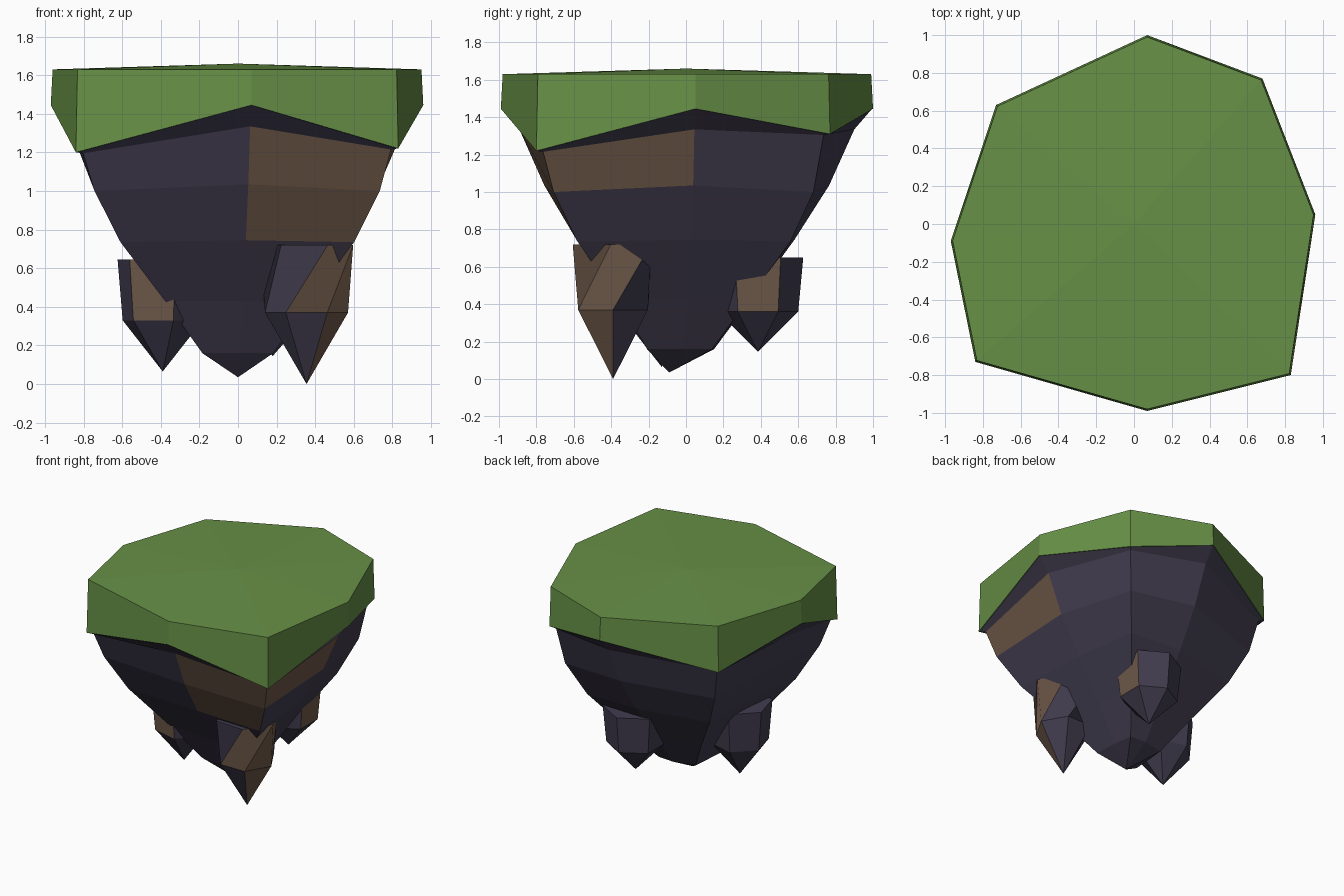
import bpy, bmesh
from math import cos, sin, radians

if "Cube" in bpy.data.objects:
    bpy.data.objects.remove(bpy.data.objects["Cube"])


def material(name, rgb):
    m = bpy.data.materials.new(name)
    m.use_nodes = True
    m.diffuse_color = (*rgb, 1)
    m.node_tree.nodes["Principled BSDF"].inputs["Base Color"].default_value = (*rgb, 1)
    return m


GRASS = material("grass_green", (0.135, 0.28, 0.062))
ROCK = material("slate_rock", (0.054, 0.046, 0.078))
DIRT = material("brown_dirt", (0.155, 0.098, 0.066))


def loft(name, rings, start, end, mats, dirt=()):
    """Skin rings of points, closing each end with a fan to a point.
    dirt lists the (band, sector) faces that take the second material."""
    bm = bmesh.new()
    loops = [[bm.verts.new(p) for p in ring] for ring in rings]
    n = len(rings[0])
    for band, (a, b) in enumerate(zip(loops, loops[1:])):
        for i in range(n):
            j = (i + 1) % n
            f = bm.faces.new((a[i], b[i], b[j], a[j]))
            f.material_index = int((band, i) in dirt)
    for band, loop, point in ((-1, loops[0], start), (len(rings) - 1, loops[-1], end)):
        tip = bm.verts.new(point)
        for i in range(n):
            f = bm.faces.new((loop[i], loop[(i + 1) % n], tip))
            f.material_index = int((band, i) in dirt)
    bmesh.ops.recalc_face_normals(bm, faces=bm.faces[:])
    mesh = bpy.data.meshes.new(name)
    bm.to_mesh(mesh)
    bm.free()
    for m in mats:
        mesh.materials.append(m)
    obj = bpy.data.objects.new(name, mesh)
    bpy.context.collection.objects.link(obj)
    return obj


# Island outline, counter-clockwise from the front: sides alternate with corners
outline = [(0.07, -0.99), (0.83, -0.80), (0.96, 0.05), (0.68, 0.77),
           (0.07, 1.0), (-0.73, 0.63), (-0.97, -0.09), (-0.84, -0.73)]
hem = [1.445, 1.22, 1.445, 1.31, 1.445, 1.26, 1.445, 1.20]


def ring(side, corner, heights, dy=0):
    return [(x * s, y * s + dy, z) for (x, y), s, z in
            zip(outline, [side, corner] * 4, heights)]


# Grass cap with a drooping hem at the corners
loft("grass_cap", [ring(0.99, 0.99, [1.63] * 8), ring(1, 1, hem)],
     (0, 0, 1.66), (0, 0, 1.5), [GRASS])

# Rock body tapering to a point, with dirt on the front left corner
upper = [1.335 if i % 2 == 0 else z - 0.005 for i, z in enumerate(hem)]
body_rings = [ring(0.995, 0.995, hem), ring(0.90, 0.955, upper),
              ring(0.765, 0.885, [1.035, 1.0] * 4),
              ring(0.58, 0.725, [0.745, 0.735] * 4),
              ring(0.36, 0.45, [0.43] * 8, -0.01),
              ring(0.18, 0.22, [0.16] * 8, -0.03)]
loft("rock_body", body_rings, (0, 0, 1.5), (0, -0.09, 0.035), [ROCK, DIRT],
     {(1, 0), (2, 0), (1, 1)})


# Hanging six-sided spikes; dirt faces are given as (band, sector)
def spike(name, x, y, tip, mid, top, offset, twist, dirt):
    def hexagon(r, z, turn):
        return [(x + r * cos(radians(60 * i + turn)),
                 y + r * sin(radians(60 * i + turn)), z) for i in range(6)]
    loft(name, [hexagon(0.242, top, offset + twist), hexagon(0.215, mid, offset)],
         (x, y, top), (x, y, tip), [ROCK, DIRT], dirt)


spike("front_spike", 0.355, -0.39, 0.0, 0.37, 0.72, 0, 57,
      {(0, 4), (0, 5), (1, 5)})
spike("side_spike", -0.39, -0.13, 0.065, 0.33, 0.645, 45, 0, {(0, 3)})
spike("back_spike", 0.18, 0.385, 0.145, 0.36, 0.65, -30, 0, {(0, 0)})
